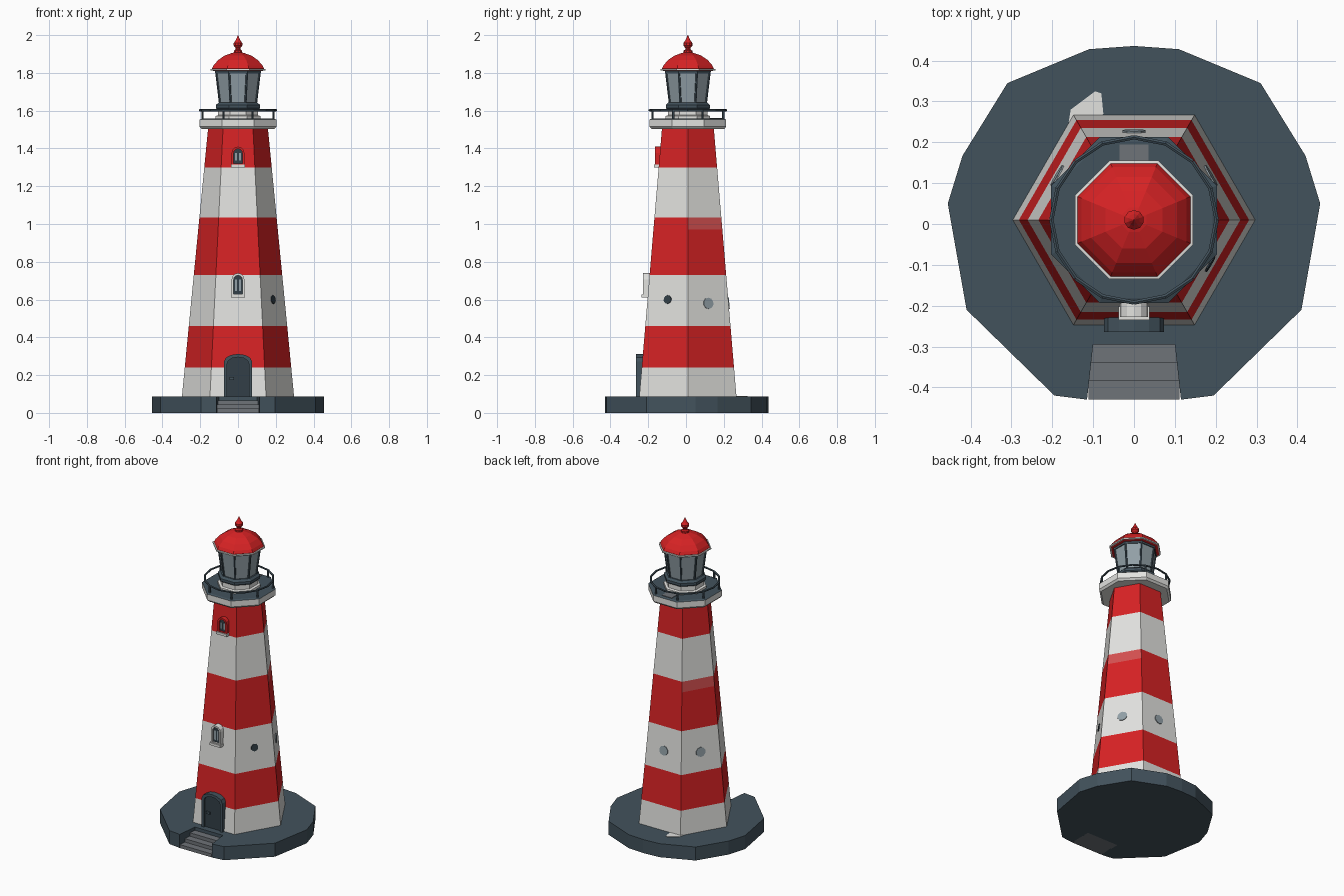
import bpy, bmesh, math
from mathutils import Vector

if "Cube" in bpy.data.objects:
    bpy.data.objects.remove(bpy.data.objects["Cube"])

def mat(name, r, g, b):
    def lin(c):
        c /= 255
        return c / 12.92 if c <= 0.04045 else ((c + 0.055) / 1.055) ** 2.4
    m = bpy.data.materials.new(name)
    m.diffuse_color = (lin(r), lin(g), lin(b), 1)
    m.use_nodes = True
    m.node_tree.nodes["Principled BSDF"].inputs["Base Color"].default_value = m.diffuse_color
    return m

RED = mat("red", 214, 34, 36)
FADED = mat("faded red", 212, 80, 80)
WHITE = mat("white", 226, 226, 223)
SLATE = mat("slate", 66, 82, 92)
DARK = mat("dark slate", 50, 63, 71)
STONE = mat("step grey", 110, 115, 120)
GLASS = mat("glass", 146, 160, 167)
CY = 0.01  # tower axis in y

def finish(name, bm, mats):
    bmesh.ops.recalc_face_normals(bm, faces=bm.faces)
    me = bpy.data.meshes.new(name)
    bm.to_mesh(me)
    bm.free()
    for m in mats:
        me.materials.append(m)
    ob = bpy.data.objects.new(name, me)
    bpy.context.collection.objects.link(ob)
    return ob

def lathe(name, profile, sides, mats, phase=None, pick=None, cy=CY):
    """Faceted turned shape; profile is (distance to flat, z); pick(segment) gives material."""
    bm = bmesh.new()
    phase = math.pi / sides if phase is None else phase
    rings = []
    for a, z in profile:
        r = a / math.cos(math.pi / sides)
        rings.append([bm.verts.new((r * math.cos(phase + 2 * math.pi * i / sides),
                                    cy + r * math.sin(phase + 2 * math.pi * i / sides), z))
                      for i in range(sides)])
    for k in range(len(rings) - 1):
        for i in range(sides):
            j = (i + 1) % sides
            f = bm.faces.new((rings[k][i], rings[k][j], rings[k + 1][j], rings[k + 1][i]))
            f.material_index = pick(k, i) if pick else 0
    bm.faces.new(rings[0])
    top = bm.faces.new(rings[-1])
    top.material_index = pick(len(rings) - 1, 0) if pick else 0
    return finish(name, bm, mats)

def prism(name, pts, axis, d0, d1, m):
    """Extrude a 2D outline: axis 'z' uses (x,y), axis 'y' uses (x,z)."""
    bm = bmesh.new()
    put = (lambda p, d: (p[0], p[1], d)) if axis == 'z' else (lambda p, d: (p[0], d, p[1]))
    a = [bm.verts.new(put(p, d0)) for p in pts]
    b = [bm.verts.new(put(p, d1)) for p in pts]
    for i in range(len(pts)):
        j = (i + 1) % len(pts)
        bm.faces.new((a[i], a[j], b[j], b[i]))
    bm.faces.new(a)
    bm.faces.new(b)
    return finish(name, bm, [m])

def box(name, x0, x1, y0, y1, z0, z1, m):
    return prism(name, [(x0, y0), (x1, y0), (x1, y1), (x0, y1)], 'z', z0, z1, m)

def arch(w, z0, z1, rise, n=6):
    top = [(w * math.cos(math.pi * i / n), z1 - rise + rise * math.sin(math.pi * i / n))
           for i in range(n + 1)]
    return [(-w, z0), (w, z0)] + top

def arch_frame(name, outer, inner, y0, y1, m):
    bm = bmesh.new()
    loops = [[bm.verts.new((x, y, z)) for x, z in o]
             for o, y in ((outer, y0), (outer, y1), (inner, y1), (inner, y0))]
    n = len(outer)
    for k in range(4):
        for i in range(n):
            j = (i + 1) % n
            p, q = loops[k], loops[(k + 1) % 4]
            bm.faces.new((p[i], p[j], q[j], q[i]))
    return finish(name, bm, [m])

def rod(name, p, q, r, m, sides=6):
    p, q = Vector(p), Vector(q)
    bm = bmesh.new()
    bmesh.ops.create_cone(bm, cap_ends=True, segments=sides, radius1=r, radius2=r, depth=(q - p).length)
    ob = finish(name, bm, [m])
    ob.location = (p + q) / 2
    ob.rotation_euler = (q - p).to_track_quat('Z', 'Y').to_euler()
    return ob

def ring_pt(a, i, z):
    r, t = a / math.cos(math.pi / 8), math.pi / 8 + i * math.pi / 4
    return (r * math.cos(t), CY + r * math.sin(t), z)

# rock base with a notch for the steps
half = [(0.10, -0.295), (0.115, -0.43), (0.195, -0.42), (0.41, -0.21), (0.456, 0.05),
        (0.42, 0.167), (0.31, 0.345), (0.11, 0.428)]
outline = half + [(0, 0.436)] + [(-x, y) for x, y in reversed(half)]
prism("rock_base", outline, 'z', 0, 0.087, SLATE)
prism("base_patch", [(-0.16, 0.25), (-0.09, 0.25), (-0.075, 0.27), (-0.08, 0.32), (-0.095, 0.325),
                     (-0.155, 0.28)], 'z', 0.085, 0.089, WHITE)
for i in range(3):
    y = -0.295 - 0.045 * i
    box(f"step_{i + 1}", -0.112, 0.112, y - 0.045, y + 0.01, 0, 0.066 - 0.022 * i, STONE)

# striped six-sided tower
def apo(z):
    return 0.866 * (0.297 - 0.138 * (z - 0.085) / 1.415)

levels = [0.08, 0.24, 0.46, 0.73, 0.97, 1.035, 1.30, 1.51]
stripe = [0, 1, 0, 1, 1, 0, 1, 1]
lathe("tower", [(apo(z), z) for z in levels], 6, [WHITE, RED, FADED], phase=0,
      pick=lambda k, i: 2 if k == 4 and i in (0, 2) else stripe[k])

# round portholes on the side and back walls
for ang, m in ((-30, DARK), (30, GLASS), (90, GLASS), (150, GLASS)):
    z = 0.60 if m is DARK else 0.58
    t = math.radians(ang)
    slope = 0.866 * 0.138 / 1.415
    n = Vector((math.cos(t), math.sin(t), slope)).normalized()
    c = Vector((apo(z) * math.cos(t), CY + apo(z) * math.sin(t), z))
    rod("porthole", c - n * 0.004, c + n * 0.004, 0.023 if m is DARK else 0.03, m, 10)

# door
arch_frame("door_frame", arch(0.074, 0.085, 0.312, 0.04), arch(0.058, 0.085, 0.295, 0.036),
           -0.215, -0.265, SLATE)
prism("door", arch(0.06, 0.085, 0.297, 0.036), 'y', -0.215, -0.253, DARK)
box("door_handle", -0.045, -0.02, -0.262, -0.25, 0.175, 0.19, SLATE)

# front windows
for name, z0, z1, y, m in (("lower_window", 0.61, 0.74, -0.228, WHITE), ("upper_window", 1.30, 1.41, -0.163, RED)):
    arch_frame(name + "_frame", arch(0.034, z0, z1, 0.034), arch(0.023, z0 + 0.02, z1 - 0.012, 0.023),
               y + 0.05, y, m)
    prism(name + "_pane", arch(0.024, z0 + 0.018, z1 - 0.01, 0.023), 'y', y + 0.05, y + 0.012, DARK)
    for x in (-0.010, 0.010):
        box(name + "_glass", x - 0.006, x + 0.006, y + 0.008, y + 0.013, z0 + 0.035, z1 - 0.035, GLASS)
    box(name + "_sill", -0.038, 0.038, y - 0.007, y + 0.05, z0, z0 + 0.016, WHITE)

# gallery deck and railing
lathe("gallery", [(0.192, 1.503), (0.203, 1.515), (0.203, 1.553), (0.192, 1.558)], 8, [WHITE, SLATE],
      pick=lambda k, i: 1 if k >= 2 else 0)
box("gallery_mat", -0.035, 0.035, 0.11, 0.195, 1.555, 1.561, STONE)
for i in range(16):
    a, b = Vector(ring_pt(0.187, i / 2, 1.602)), Vector(ring_pt(0.187, i / 2 + 0.5, 1.602))
    rod("hand_rail", a, b, 0.006, SLATE)
    if i % 2 == 0:
        rod("rail_post", (a.x, a.y, 1.553), a, 0.006, SLATE)

# lantern room
lathe("lantern_plinth", [(0.118, 1.555), (0.118, 1.572), (0.105, 1.576), (0.105, 1.612)], 8, [WHITE])
lathe("lantern_sill", [(0.112, 1.608), (0.117, 1.614), (0.117, 1.63), (0.104, 1.642)], 8, [SLATE])
lathe("lantern_glass", [(0.094, 1.635), (0.115, 1.808)], 8, [GLASS])
lathe("lantern_head", [(0.114, 1.797), (0.119, 1.797), (0.120, 1.815), (0.114, 1.815)], 8, [SLATE])
for i in range(8):
    rod("mullion", ring_pt(0.095, i, 1.635), ring_pt(0.116, i, 1.81), 0.006, SLATE)

# roof and finial
lathe("roof", [(0.115, 1.808), (0.136, 1.812), (0.138, 1.822), (0.129, 1.84), (0.105, 1.868), (0.07, 1.892),
               (0.03, 1.906), (0.02, 1.908)], 8, [RED])
lathe("roof_rim", [(0.13, 1.812), (0.145, 1.812), (0.145, 1.82), (0.13, 1.822)], 8, [WHITE])
lathe("finial", [(0.022, 1.90), (0.022, 1.918), (0.013, 1.924), (0.013, 1.932), (0.023, 1.945), (0.023, 1.958),
                 (0.014, 1.97), (0.007, 1.985), (0.001, 2.0)], 10, [RED])
